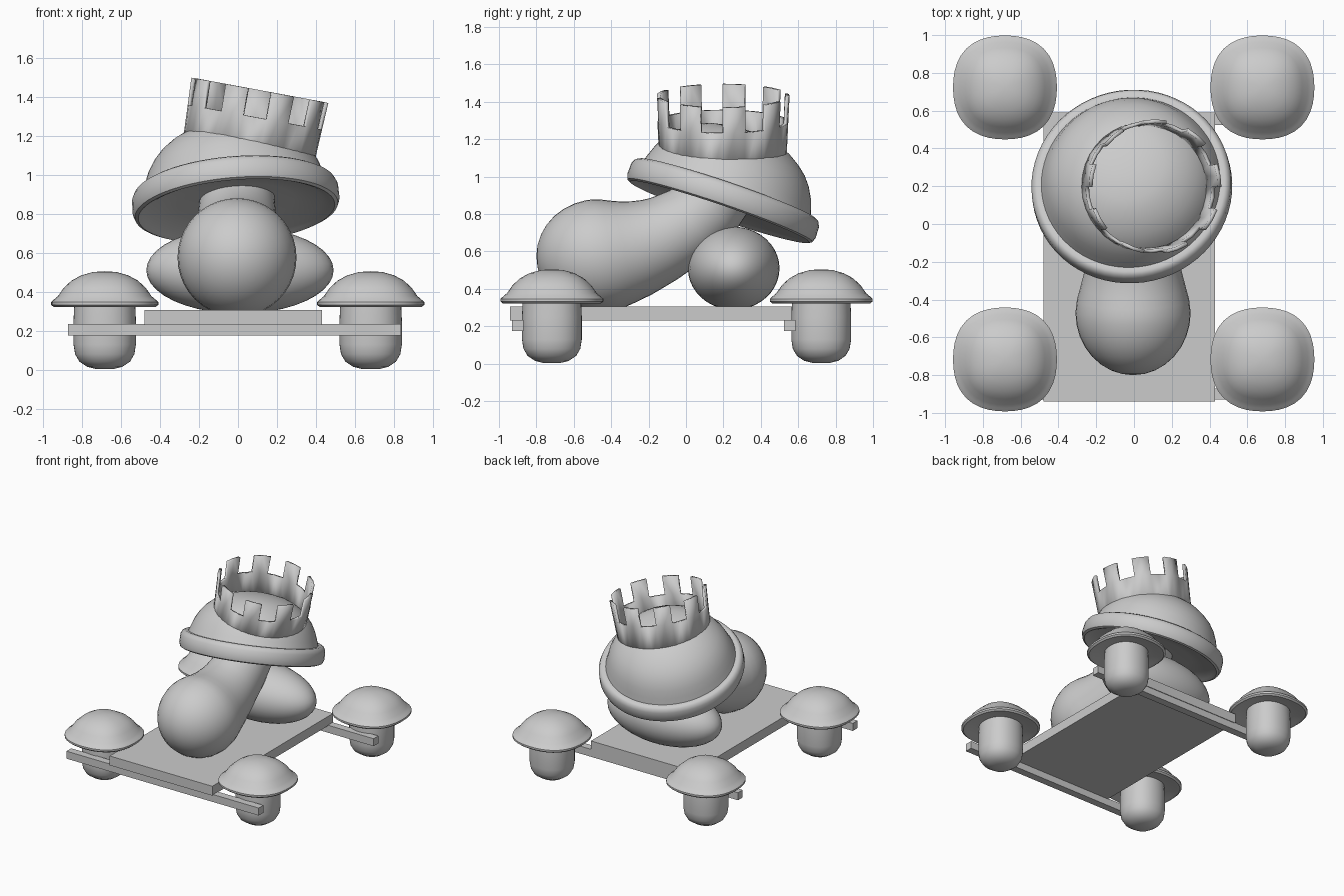
import bpy, bmesh, math
from mathutils import Vector, Matrix

if "Cube" in bpy.data.objects:
    bpy.data.objects.remove(bpy.data.objects["Cube"])


def finish(name, bm, smooth=40, matrix=None):
    mesh = bpy.data.meshes.new(name)
    bm.to_mesh(mesh)
    bm.free()
    ob = bpy.data.objects.new(name, mesh)
    bpy.context.collection.objects.link(ob)
    if matrix:
        ob.matrix_world = matrix
    if smooth:
        bpy.ops.object.select_all(action='DESELECT')
        ob.select_set(True)
        bpy.context.view_layer.objects.active = ob
        bpy.ops.object.shade_smooth_by_angle(angle=math.radians(smooth))
    return ob


def loft(name, rings, **kw):
    bm = bmesh.new()
    rows = [[bm.verts.new(p) for p in ring] for ring in rings]
    n = len(rows[0])
    for a, b in zip(rows, rows[1:]):
        for i in range(n):
            j = (i + 1) % n
            bm.faces.new((a[i], a[j], b[j], b[i]))
    bmesh.ops.remove_doubles(bm, verts=bm.verts, dist=1e-5)
    bmesh.ops.recalc_face_normals(bm, faces=bm.faces)
    return finish(name, bm, **kw)


def revolve(name, profile, segs=40, square=0.0, **kw):
    # square > 0 pushes the diagonals outwards for a soft square outline
    rings = []
    for r, z in profile:
        ring = []
        for i in range(segs):
            a = math.tau * i / segs
            k = r * (1 + square * (1 - math.cos(4 * a)) / 2)
            ring.append((k * math.cos(a), k * math.sin(a), z))
        rings.append(ring)
    return loft(name, rings, **kw)


def box(name, lo, hi):
    lo, hi = Vector(lo), Vector(hi)
    bm = bmesh.new()
    bmesh.ops.create_cube(bm, size=1)
    bmesh.ops.scale(bm, vec=hi - lo, verts=bm.verts)
    bmesh.ops.translate(bm, vec=(lo + hi) / 2, verts=bm.verts)
    return finish(name, bm, smooth=0)


# board and axles
box("board", (-0.48, -0.94, 0.23), (0.43, 0.59, 0.305))
for side, y in (("front", -0.93), ("back", 0.525)):
    box(side + "_axle", (-0.87, y, 0.175), (0.835, y + 0.06, 0.235))

# mushroom wheels
wheel_cap = [(0, .505), (.06, .501), (.12, .484), (.17, .457), (.21, .42), (.24, .377),
             (.258, .362), (.275, .347), (.275, .333), (.262, .322), (.24, .325),
             (.2, .338), (.1, .345), (0, .345)]
wheel_stem = [(0, .36), (.155, .36), (.16, .25), (.16, .13), (.152, .08), (.13, .042),
              (.09, .015), (.045, .004), (0, .003)]
for side, x in (("left", -0.683), ("right", 0.68)):
    for end, y in (("front", -0.717), ("back", 0.723)):
        m = Matrix.Translation((x, y, 0))
        revolve(f"{end}_{side}_wheel_cap", wheel_cap, square=.055, matrix=m)
        revolve(f"{end}_{side}_wheel_stem", wheel_stem, square=.03, matrix=m)

# bent body: rounded front end, then a narrowing stem rising into the cap
path = [(-.47 - .33 * math.cos(t), .575, .305 * math.sin(t))
        for t in (math.pi / 2 * k / 8 for k in range(9))]
path += [(-.40, .585, .297), (-.33, .60, .278), (-.26, .618, .26), (-.2, .64, .245),
         (-.14, .664, .232), (-.08, .695, .22), (.03, .76, .205), (.12, .84, .195), (.19, .94, .19),
         (.19, .94, 0)]
rings = []
for i, (y, z, r) in enumerate(path):
    p = path[max(i - 1, 0)]
    q = path[min(i + 1, len(path) - 1)]
    t = Vector((0, q[0] - p[0], q[1] - p[1])).normalized()
    up = Vector((0, -t.z, t.y))
    rings.append([Vector((r * math.cos(a) - .005, y, z)) + up * r * math.sin(a)
                  for a in (math.tau * k / 40 for k in range(40))])
loft("body", rings)

# wide rounded foot behind the body
bm = bmesh.new()
bmesh.ops.create_uvsphere(bm, u_segments=40, v_segments=20, radius=1)
finish("foot", bm, matrix=Matrix.Translation((0.01, 0.255, 0.51)) @ Matrix.Diagonal((.48, .245, .222, 1)))

# tilted cap with a thick rim
tilt = Vector((-0.08, 0.34, 1)).to_track_quat('Z', 'Y').to_matrix().to_4x4()
cap = [(0, .4), (.07, .398), (.13, .39), (.2, .374), (.26, .35), (.32, .312), (.37, .27),
       (.41, .22), (.44, .165), (.46, .11), (.475, .068), (.5, .07), (.518, .06), (.53, .035),
       (.532, -.025), (.522, -.052), (.505, -.06), (.48, -.05), (.44, -.03), (.3, -.015), (0, -.01)]
revolve("cap", cap, segs=64, matrix=Matrix.Translation((-.012, .198, .868)) @ tilt)

# crown: thin ring with nine square teeth
bm = bmesh.new()
N = 36
levels = [(.338, -.40), (.35, -.14), (.357, 0)]
rows = [[bm.verts.new((r * math.cos(math.tau * i / N), r * math.sin(math.tau * i / N), z))
         for i in range(N)] for r, z in levels]
for i in range(N):
    j = (i + 1) % N
    bm.faces.new((rows[0][i], rows[0][j], rows[1][j], rows[1][i]))
    if (i - 8) % 4 < 2:
        bm.faces.new((rows[1][i], rows[1][j], rows[2][j], rows[2][i]))
bmesh.ops.delete(bm, geom=[v for v in bm.verts if not v.link_faces], context='VERTS')
crown = finish("crown", bm, smooth=30,
               matrix=Matrix.Translation((.112, .197, 1.432)) @ Matrix.Rotation(math.radians(10.5), 4, 'Y'))
wall = crown.modifiers.new("wall", 'SOLIDIFY')
wall.thickness = 0.02
wall.offset = -1
